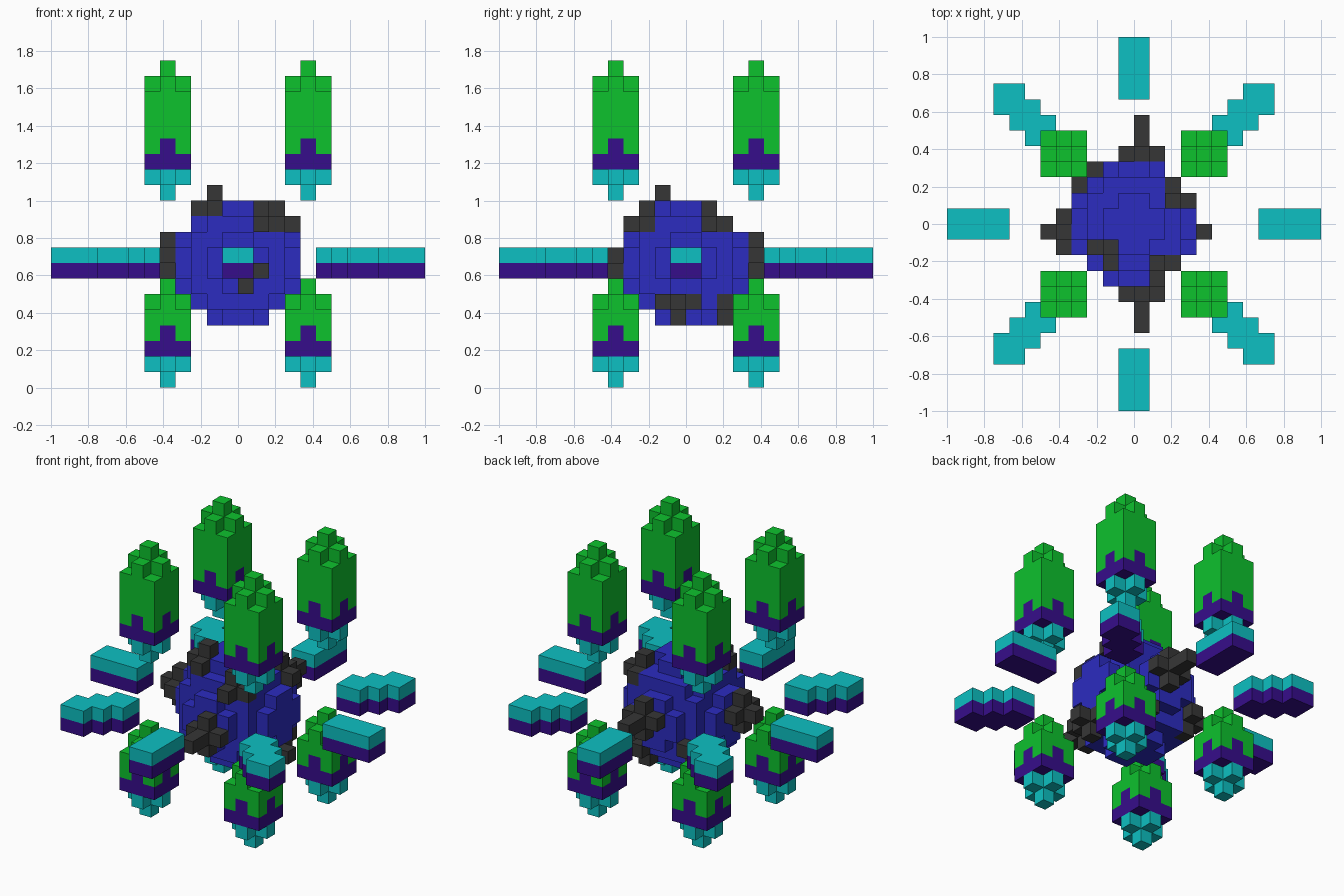
import bpy, bmesh, math
from mathutils import Vector
from itertools import product

if "Cube" in bpy.data.objects:
    bpy.data.objects.remove(bpy.data.objects["Cube"], do_unlink=True)

U = 1 / 12  # edge length of one block


def make_material(name, rgb):
    m = bpy.data.materials.new(name)
    m.use_nodes = True
    m.diffuse_color = (*rgb, 1)
    m.node_tree.nodes["Principled BSDF"].inputs["Base Color"].default_value = (*rgb, 1)
    return m


GREEN, CYAN, PURPLE, BLUE, DARK = [make_material(n, c) for n, c in (
    ("green", (0.004, 0.54, 0.027)),
    ("cyan", (0.004, 0.53, 0.54)),
    ("purple", (0.037, 0.004, 0.26)),
    ("blue", (0.025, 0.025, 0.53)),
    ("charcoal", (0.037, 0.037, 0.037)))]

AXES = [Vector(d) for d in ((1, 0, 0), (-1, 0, 0), (0, 1, 0), (0, -1, 0), (0, 0, 1), (0, 0, -1))]


def build(name, cells, neighbours=()):
    """Skin a {(x, y, z): material} block set, keeping only its outer faces."""
    mats = []
    for m in cells.values():
        if m not in mats:
            mats.append(m)
    bm = bmesh.new()
    for cell, mat in cells.items():
        centre = Vector(cell) + Vector((0.5, 0.5, 0.5))
        for n in AXES:
            beside = tuple(int(a + b) for a, b in zip(cell, n))
            if beside in cells or beside in neighbours:
                continue
            s = Vector((n.y, n.z, n.x))
            t = n.cross(s)
            corners = [centre + (n + s * a + t * b) / 2
                       for a, b in ((-1, -1), (1, -1), (1, 1), (-1, 1))]
            face = bm.faces.new([bm.verts.new(c * U) for c in corners])
            face.material_index = mats.index(mat)
    bmesh.ops.remove_doubles(bm, verts=bm.verts[:], dist=0.001)
    mesh = bpy.data.meshes.new(name)
    bm.to_mesh(mesh)
    bm.free()
    for m in mats:
        mesh.materials.append(m)
    obj = bpy.data.objects.new(name, mesh)
    bpy.context.collection.objects.link(obj)
    return obj


def box(x0, x1, y0, y1, z0, z1, mat):
    return {c: mat for c in product(range(x0, x1), range(y0, y1), range(z0, z1))}


def mirror(cells, sx, sy):
    """Flip blocks across the x and y planes where the sign is negative."""
    return {(x if sx > 0 else -1 - x, y if sy > 0 else -1 - y, z): m
            for (x, y, z), m in cells.items()}


# Pod: stepped cyan tip, purple band with raised notches, green body, stepped top
def pod(z0, body):
    def plus(z, mat):
        return {**box(3, 6, 4, 5, z, z + 1, mat), **box(4, 5, 3, 6, z, z + 1, mat)}
    top = z0 + 3 + body
    return {**box(4, 5, 4, 5, z0, z0 + 1, CYAN),
            **plus(z0 + 1, CYAN),
            **box(3, 6, 3, 6, z0 + 2, z0 + 3, PURPLE),
            **box(3, 6, 3, 6, z0 + 3, top, GREEN),
            **plus(z0 + 3, PURPLE),
            **plus(top, GREEN),
            **box(4, 5, 4, 5, top + 1, top + 2, GREEN)}


# Diagonal fin: overlapping square steps, purple below and cyan above
diagonal = {}
for i in (5, 6, 7):
    diagonal.update(box(i, i + 2, i, i + 2, 7, 8, PURPLE))
    diagonal.update(box(i, i + 2, i, i + 2, 8, 9, CYAN))

for sx, sy in product((1, -1), repeat=2):
    place = ("back" if sy > 0 else "front") + ("_left" if sx > 0 else "_right")
    build("upper_pod_" + place, mirror(pod(12, 4), sx, sy))
    build("lower_pod_" + place, mirror(pod(0, 2), sx, sy))
    build("diagonal_fin_" + place, mirror(diagonal, sx, sy))

# Straight fins on the four sides
side = {**box(8, 12, -1, 1, 7, 8, PURPLE), **box(8, 12, -1, 1, 8, 9, CYAN)}
ahead = {(y, x, z): m for (x, y, z), m in side.items()}
build("fin_left", side)
build("fin_right", mirror(side, -1, 1))
build("fin_back", ahead)
build("fin_front", mirror(ahead, 1, -1))

# Core: blocky ball of radius four
core = {c: BLUE for c in product(range(-4, 4), range(-4, 4), range(4, 12))
        if (c[0] + .5) ** 2 + (c[1] + .5) ** 2 + (c[2] - 7.5) ** 2 <= 16}

# Growths: a block with an arm on each of its sides
growths = {}
for centre in ((0, -5, 7), (0, 4, 8), (-5, -1, 8), (3, -1, 5), (-2, -2, 11),
               (2, 1, 10), (1, -3, 10), (1, 2, 5), (-3, 2, 6)):
    growths[centre] = DARK
    for n in AXES:
        arm = tuple(int(a + b) for a, b in zip(centre, n))
        if arm not in core:
            growths[arm] = DARK
# Longer spikes at the front and back
growths[(0, -7, 7)] = DARK
growths[(0, 6, 8)] = DARK
# The growth on top has no arms toward the middle
for c in ((-1, -2, 11), (-2, -1, 11)):
    growths.pop(c, None)

core = {c: m for c, m in core.items() if c not in growths}
build("core", core, growths)
build("core_growths", growths, core)
